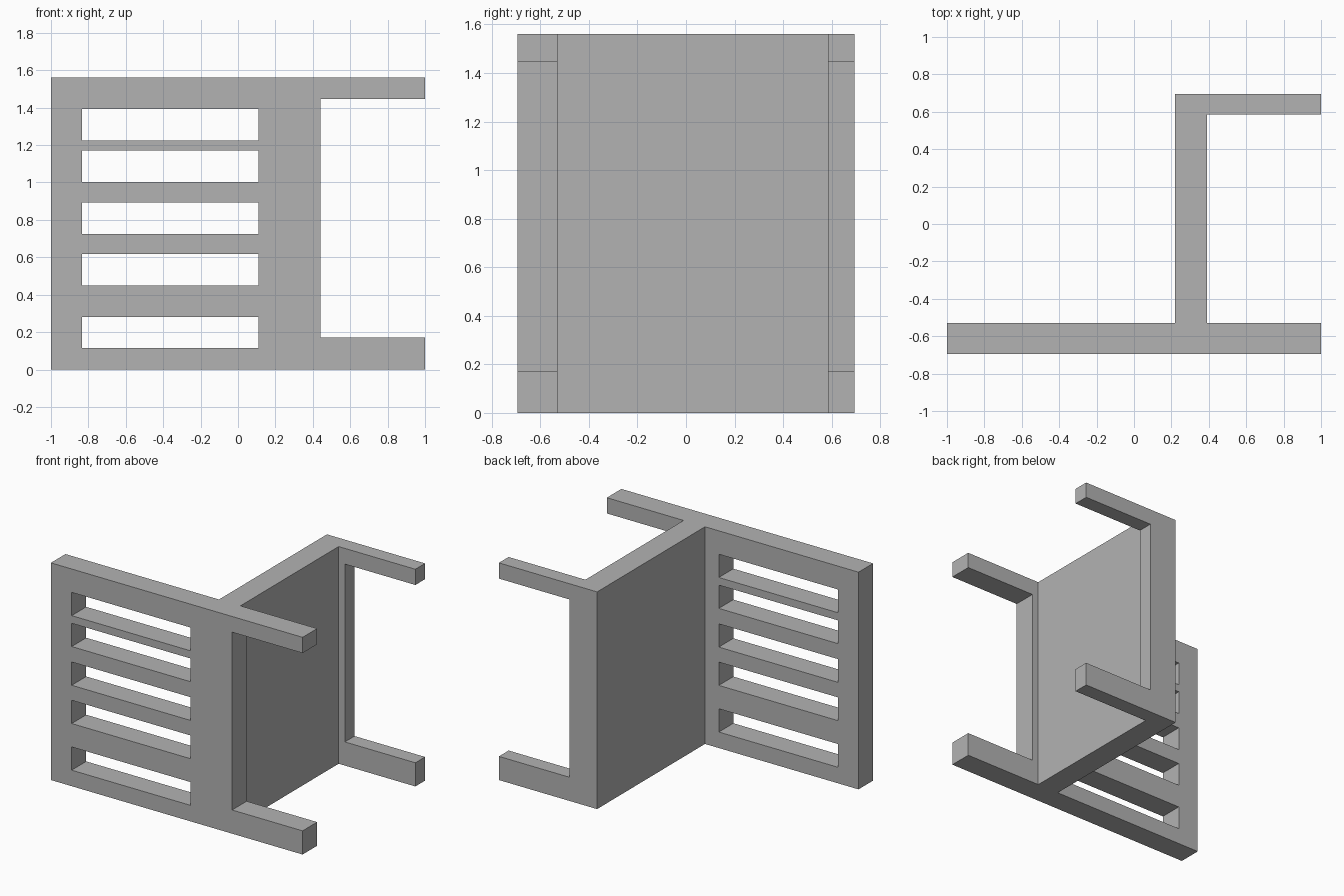
import bpy
import bmesh
from mathutils import Matrix, Vector

default = bpy.data.objects.get("Cube")
if default:
    bpy.data.objects.remove(default)

HEIGHT = 1.56


def add_object(name, bm):
    bmesh.ops.recalc_face_normals(bm, faces=bm.faces)
    mesh = bpy.data.meshes.new(name)
    bm.to_mesh(mesh)
    bm.free()
    obj = bpy.data.objects.new(name, mesh)
    bpy.context.collection.objects.link(obj)
    return obj


def add_box(bm, low, high):
    low, high = Vector(low), Vector(high)
    place = Matrix.Translation((low + high) / 2) @ Matrix.Diagonal((high - low).to_4d())
    place[3][3] = 1
    bmesh.ops.create_cube(bm, size=1, matrix=place)


# Plan outline: long front panel, cross panel and short back panel in one piece
plan = [(-1, -0.695), (1, -0.695), (1, -0.53), (0.39, -0.53), (0.39, 0.585),
        (1, 0.585), (1, 0.695), (0.22, 0.695), (0.22, -0.53), (-1, -0.53)]
bm = bmesh.new()
base = bm.faces.new([bm.verts.new((x, y, 0)) for x, y in plan])
raised = bmesh.ops.extrude_face_region(bm, geom=[base])["geom"]
bmesh.ops.translate(bm, vec=(0, 0, HEIGHT),
                    verts=[v for v in raised if isinstance(v, bmesh.types.BMVert)])
frame = add_object("panel_frame", bm)

# Openings: five slots in the front panel, and the gap between the arms
bm = bmesh.new()
for bottom in (0.115, 0.45, 0.725, 1.003, 1.225):
    add_box(bm, (-0.835, -0.8, bottom), (0.11, -0.4, bottom + 0.167))
add_box(bm, (0.44, -0.8, 0.17), (1.2, 0.8, 1.447))
cutter = add_object("opening_cutter", bm)
cutter.hide_render = True

cut = frame.modifiers.new("openings", "BOOLEAN")
cut.operation = "DIFFERENCE"
cut.solver = "EXACT"
cut.object = cutter
bpy.context.view_layer.objects.active = frame
frame.select_set(True)
bpy.ops.object.modifier_apply(modifier=cut.name)
bpy.data.objects.remove(cutter)

# Plain grey finish
grey = bpy.data.materials.new("plain_grey")
grey.use_nodes = True
colour = (0.45, 0.45, 0.45, 1)
grey.diffuse_color = colour
grey.node_tree.nodes["Principled BSDF"].inputs["Base Color"].default_value = colour
frame.data.materials.clear()
frame.data.materials.append(grey)
